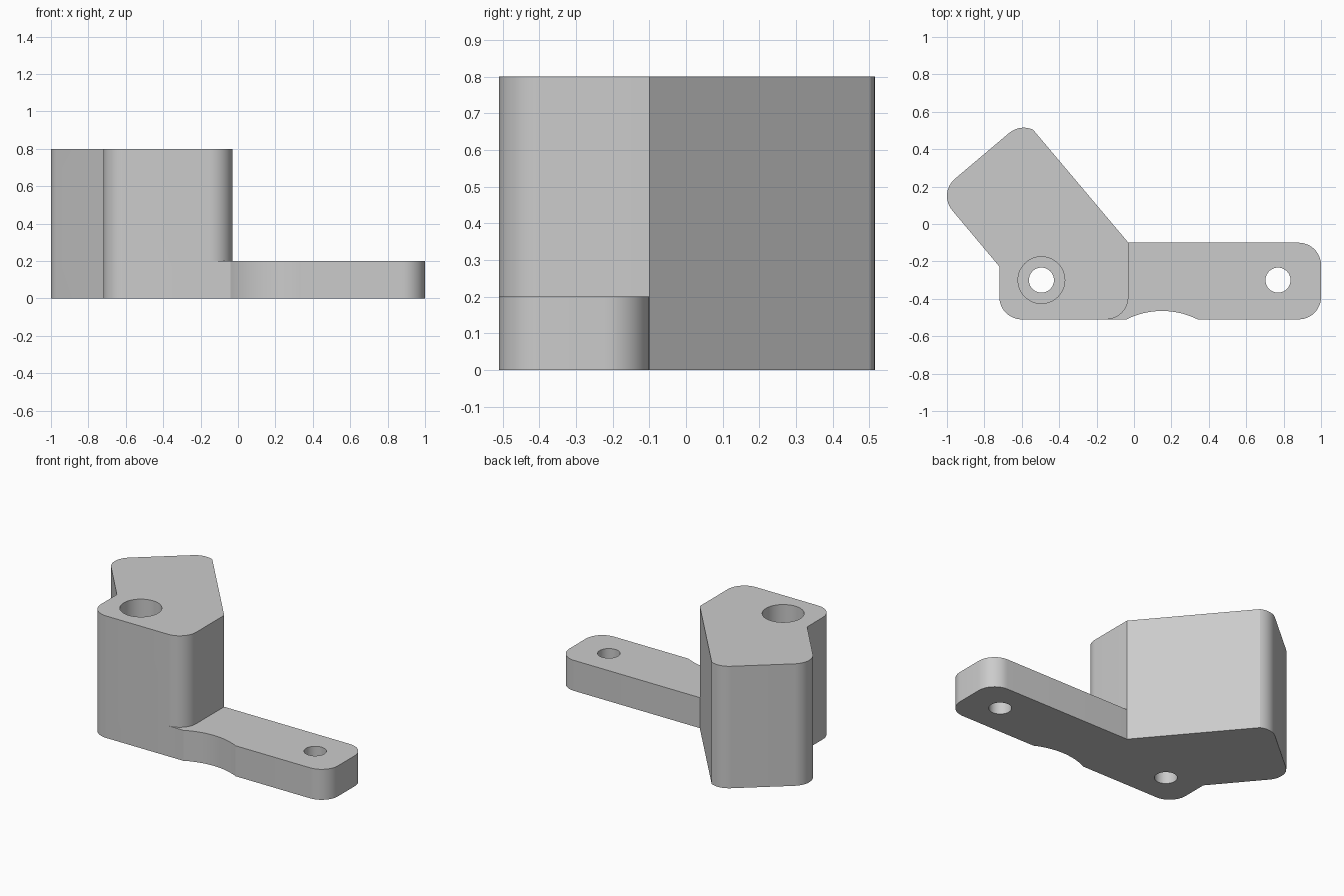
import bpy
import bmesh
from math import radians, cos, sin, pi, asin
from mathutils import Vector, Matrix

if "Cube" in bpy.data.objects:
    bpy.data.objects.remove(bpy.data.objects["Cube"], do_unlink=True)

grey = bpy.data.materials.new("mid grey")
grey.use_nodes = True
grey_value = (0.6, 0.6, 0.6, 1)
grey.diffuse_color = grey_value
grey.node_tree.nodes["Principled BSDF"].inputs["Base Color"].default_value = grey_value


def arc(cx, cy, r, start, end, steps=12):
    """Points along a circular arc, angles in degrees."""
    angles = [radians(start + (end - start) * i / steps) for i in range(steps + 1)]
    return [(cx + r * cos(a), cy + r * sin(a)) for a in angles]


def prism(name, outline, height, matrix=Matrix()):
    """Extrude a counter-clockwise outline upwards, then place it."""
    bm = bmesh.new()
    base = bm.faces.new([bm.verts.new((x, y, 0)) for x, y in outline])
    ext = bmesh.ops.extrude_face_region(bm, geom=[base])
    top = [v for v in ext["geom"] if isinstance(v, bmesh.types.BMVert)]
    bmesh.ops.translate(bm, verts=top, vec=(0, 0, height))
    bmesh.ops.recalc_face_normals(bm, faces=bm.faces)
    mesh = bpy.data.meshes.new(name)
    bm.to_mesh(mesh)
    bm.free()
    mesh.transform(matrix)
    mesh.materials.append(grey)
    ob = bpy.data.objects.new(name, mesh)
    bpy.context.collection.objects.link(ob)
    return ob


def ring(r, sides):
    return [(r * cos(2 * pi * i / sides), r * sin(2 * pi * i / sides)) for i in range(sides)]


def combine(target, other, operation):
    """Apply a boolean and discard the helper."""
    other.hide_render = True
    mod = target.modifiers.new("cut", "BOOLEAN")
    mod.operation = operation
    mod.solver = "EXACT"
    mod.object = other
    bpy.context.view_layer.objects.active = target
    bpy.ops.object.modifier_apply(modifier=mod.name)
    bpy.data.objects.remove(other, do_unlink=True)


R = 0.12        # corner radius
FRONT, BACK = -0.51, -0.10

# Tall block: upright post merged with a block turned by 50 degrees
block_outline = (
    arc(-0.72 + R, FRONT + R, R, 180, 270)
    + arc(-0.03 - R, FRONT + R, R, 270, 360)
    + [(-0.03, BACK)]
    + arc(-0.59, 0.395, R, 65, 130)
    + arc(-0.88, 0.15, R, 130, 220)
    + [(-0.72, -0.227)])
bracket = prism("bracket", block_outline, 0.8)

# Low arm with rounded end and a shallow scallop in its front edge
scallop_r = 0.424
half = 90 - asin(0.19 / scallop_r) * 180 / pi
arm_outline = (
    [(-0.3, BACK), (-0.3, FRONT)]
    + arc(0.15, FRONT - 0.379, scallop_r, 180 - half, half, 20)
    + arc(1 - R, FRONT + R, R, 270, 360)
    + arc(1 - R, BACK - R, R, 0, 90))
combine(bracket, prism("arm", arm_outline, 0.2), "UNION")

# Vertical screw holes, one with a deep counterbore
for x in (-0.495, 0.77):
    hole = prism("screw_hole", ring(0.067, 40), 1.2, Matrix.Translation((x, -0.3, -0.2)))
    combine(bracket, hole, "DIFFERENCE")
counterbore = prism("counterbore", ring(0.125, 56), 1, Matrix.Translation((-0.495, -0.3, 0.2)))
combine(bracket, counterbore, "DIFFERENCE")

# Slanted face: wide bore, hexagonal nut pocket and through hole on one axis
inward = Vector((-cos(radians(40)), -sin(radians(40)), 0))
up = Vector((0, 0, 1))
side = up.cross(inward)
axis = Matrix((up, side, inward)).transposed().to_4x4()
mouth = Matrix.Translation((-0.368, 0.303, 0.49)) @ axis @ Matrix.Translation((0, 0, -0.2))
for name, r, sides, depth in (("bore", 0.23, 72, 0.333),
                              ("nut_pocket", 0.145, 6, 0.433),
                              ("cross_hole", 0.063, 40, 1)):
    combine(bracket, prism(name, ring(r, sides), depth + 0.2, mouth), "DIFFERENCE")

# Smooth the rounded walls, keep the edges crisp
bpy.ops.object.select_all(action="DESELECT")
bracket.select_set(True)
bpy.context.view_layer.objects.active = bracket
bpy.ops.object.shade_smooth_by_angle(angle=radians(20))
